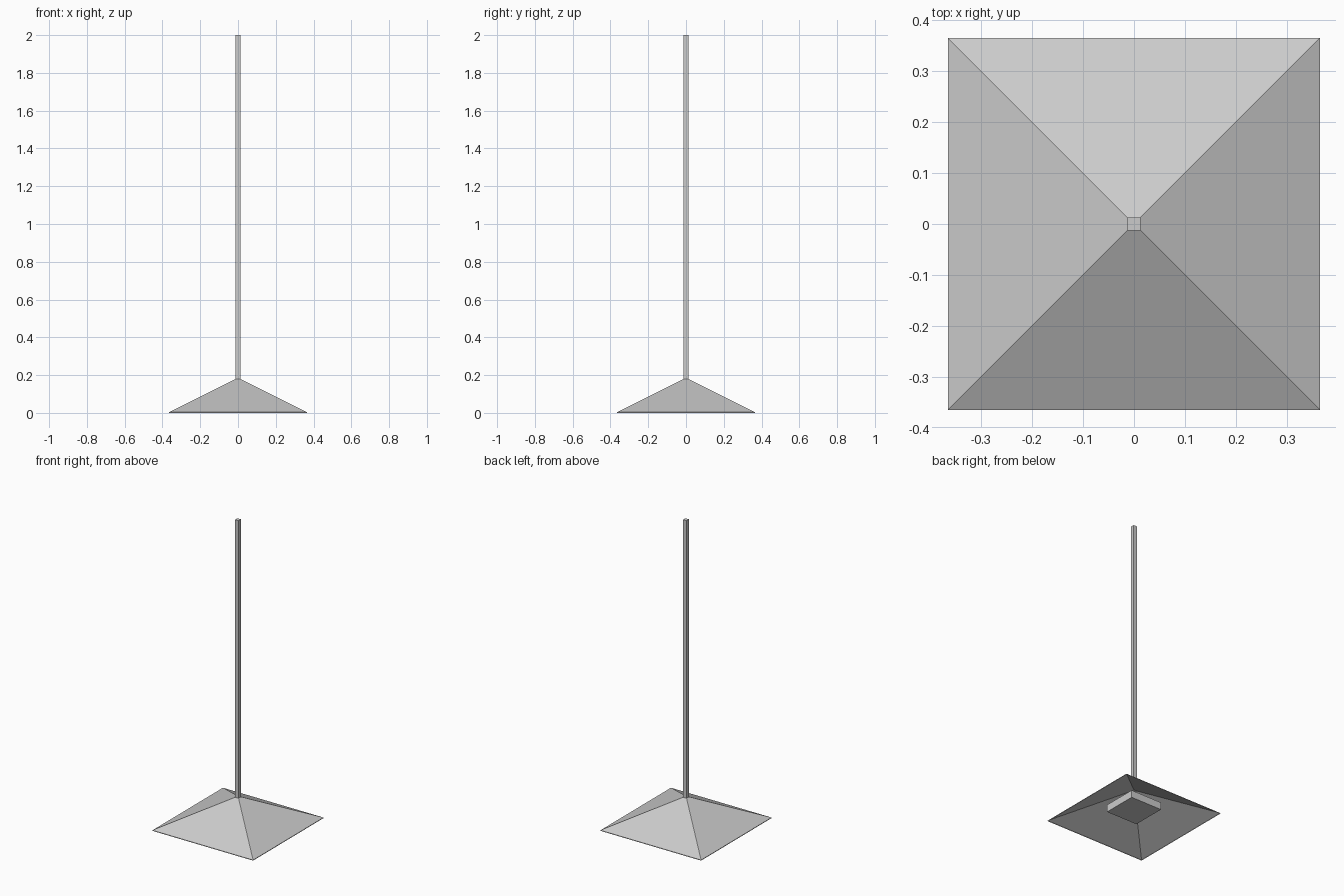
import bpy, bmesh

if "Cube" in bpy.data.objects:
    bpy.data.objects.remove(bpy.data.objects["Cube"])


def square_ring(bm, half, z):
    return [bm.verts.new((sx * half, sy * half, z))
            for sx, sy in ((-1, -1), (1, -1), (1, 1), (-1, 1))]


def square_loft(name, sections, cap_bottom=True, cap_top=True):
    """Skin a stack of (half width, z) squares."""
    bm = bmesh.new()
    rings = [square_ring(bm, h, z) for h, z in sections]
    for low, high in zip(rings, rings[1:]):
        for i in range(4):
            j = (i + 1) % 4
            bm.faces.new((low[i], low[j], high[j], high[i]))
    if cap_bottom:
        bm.faces.new(rings[0][::-1])
    if cap_top:
        bm.faces.new(rings[-1])
    mesh = bpy.data.meshes.new(name)
    bm.to_mesh(mesh)
    bm.free()
    obj = bpy.data.objects.new(name, mesh)
    bpy.context.collection.objects.link(obj)
    return obj


# Thin pyramid shade, open underneath
square_loft("lamp_shade", [(0.365, 0.0), (0.365, 0.004), (0.013, 0.18)],
            cap_bottom=False, cap_top=False)

# Square hanging rod
square_loft("hanging_rod", [(0.0128, 0.178), (0.0128, 2.0)])

# Square light box tucked inside the shade
square_loft("light_box", [(0.114, 0.046), (0.114, 0.094)])
